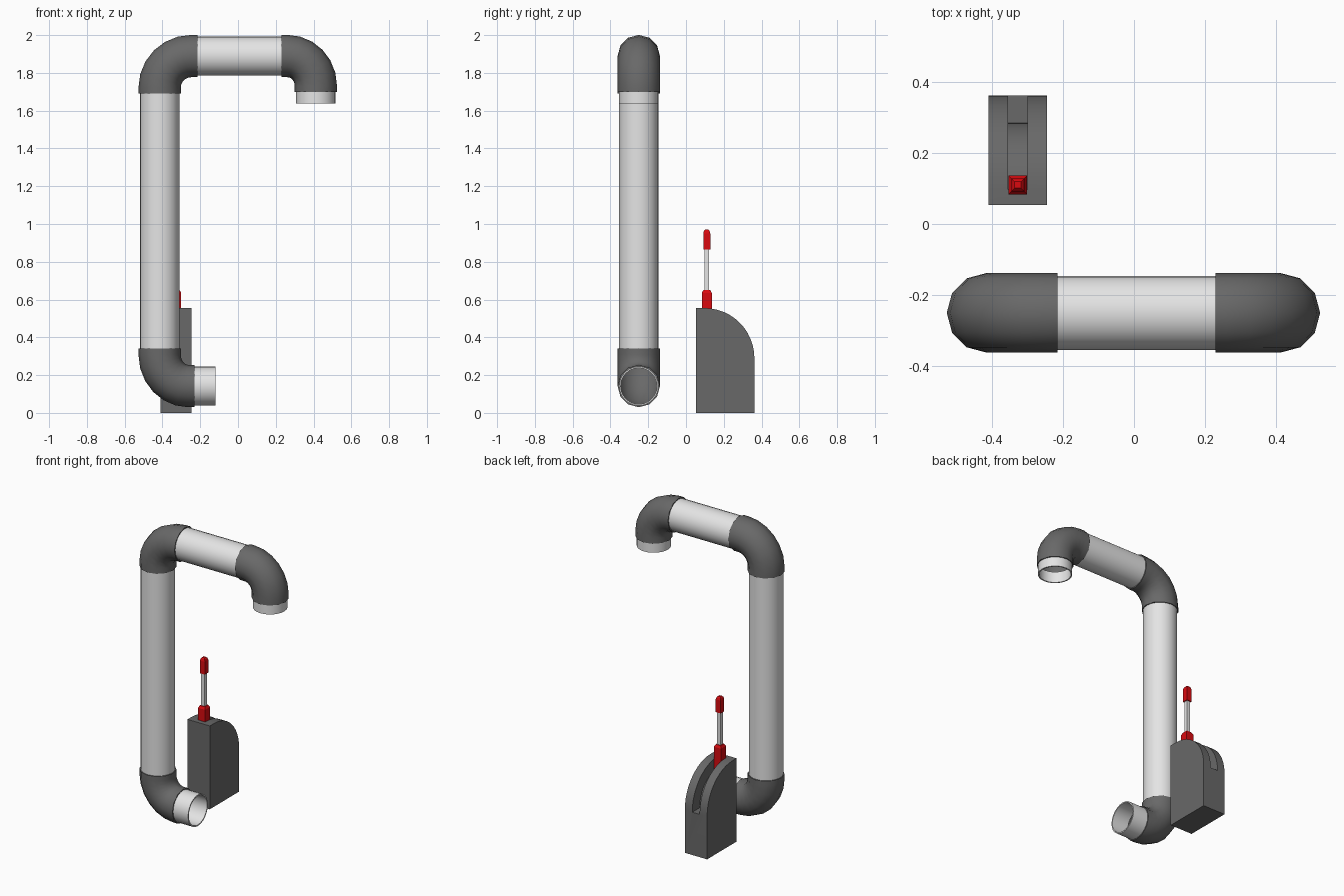
import bpy, bmesh, math
from mathutils import Vector

if "Cube" in bpy.data.objects:
    bpy.data.objects.remove(bpy.data.objects["Cube"])


def material(name, rgb):
    m = bpy.data.materials.new(name)
    m.diffuse_color = (*rgb, 1)
    m.use_nodes = True
    m.node_tree.nodes["Principled BSDF"].inputs["Base Color"].default_value = m.diffuse_color
    return m


LIGHT = material("light grey", (0.78, 0.78, 0.78))
DARK = material("dark grey", (0.14, 0.14, 0.14))
RED = material("red", (0.7, 0.003, 0.005))
PY = -0.25          # depth of the pipe run
PIPE_R, ELBOW_R = 0.104, 0.112


def finish(name, bm, mat, smooth=False):
    bmesh.ops.recalc_face_normals(bm, faces=bm.faces[:])
    me = bpy.data.meshes.new(name)
    bm.to_mesh(me)
    bm.free()
    me.materials.append(mat)
    ob = bpy.data.objects.new(name, me)
    bpy.context.collection.objects.link(ob)
    if smooth:
        bpy.ops.object.select_all(action='DESELECT')
        ob.select_set(True)
        bpy.context.view_layer.objects.active = ob
        bpy.ops.object.shade_smooth_by_angle(angle=math.radians(40))
    return ob


def sweep(name, stations, sides, mat):
    """Skin rings; each station is ((x, z), tangent angle in xz, radius)."""
    bm = bmesh.new()
    rings = []
    for (x, z), ang, r in stations:
        n = Vector((-math.sin(ang), 0, math.cos(ang)))
        c = Vector((x, PY, z))
        rings.append([bm.verts.new(c + r * (math.cos(t) * n + math.sin(t) * Vector((0, 1, 0))))
                      for t in (2 * math.pi * i / sides for i in range(sides))])
    for a, b in zip(rings, rings[1:]):
        for i in range(sides):
            j = (i + 1) % sides
            bm.faces.new((a[i], a[j], b[j], b[i]))
    return finish(name, bm, mat, True)


def pipe(name, p, q, lip=False):
    ang = math.atan2(q[1] - p[1], q[0] - p[0])
    st = [(p, ang, PIPE_R), (q, ang, PIPE_R)]
    if lip:         # open end with a thin wall
        st += [(q, ang, PIPE_R - 0.008), (p, ang, PIPE_R - 0.008)]
    return sweep(name, st, 24, mat=LIGHT)


def elbow(name, p, d0, q, d1, collar=0.032, steps=6):
    """Quarter bend from p heading d0 to q heading d1 (degrees)."""
    a0, a1 = math.radians(d0), math.radians(d1)
    u0, u1 = (Vector((math.cos(a), math.sin(a))) for a in (a0, a1))
    p, q = Vector(p), Vector(q)
    s, e = p + u0 * collar, q - u1 * collar
    du, dv = (e - s).dot(u0), (e - s).dot(u1)
    st = [(p, a0, PIPE_R - 0.004), (p, a0, ELBOW_R)]
    for i in range(steps + 1):
        t = math.pi / 2 * i / steps
        c = s + u0 * du * math.sin(t) + u1 * dv * (1 - math.cos(t))
        st.append((c, a0 + (a1 - a0) * i / steps, ELBOW_R))
    st += [(q, a1, ELBOW_R), (q, a1, PIPE_R - 0.004)]
    return sweep(name, st, 12, DARK)


# Pipe run
pipe("inlet_stub", (-0.24, 0.142), (-0.12, 0.142), True)
elbow("bottom_elbow", (-0.23, 0.142), 180, (-0.415, 0.34), 90)
pipe("vertical_pipe", (-0.415, 0.33), (-0.415, 1.70))
elbow("top_left_elbow", (-0.415, 1.69), 90, (-0.215, 1.889), 0)
pipe("top_pipe", (-0.225, 1.889), (0.24, 1.889))
elbow("top_right_elbow", (0.23, 1.889), 0, (0.412, 1.70), -90)
pipe("outlet_stub", (0.412, 1.71), (0.412, 1.637), True)


# Lever housing: side profile with rounded back, slotted along the curve
def extrude_x(name, pts, x0, x1):
    bm = bmesh.new()
    a, b = ([bm.verts.new((x, y, z)) for y, z in pts] for x in (x0, x1))
    bm.faces.new(a)
    bm.faces.new(b)
    for i in range(len(pts)):
        j = (i + 1) % len(pts)
        bm.faces.new((a[i], a[j], b[j], b[i]))
    return finish(name, bm, DARK)


def arc(cy, cz, r, n=12):
    return [(cy + r * math.cos(math.pi / 2 * i / n), cz + r * math.sin(math.pi / 2 * i / n))
            for i in range(n + 1)]


CY, CZ, R = 0.097, 0.29, 0.265
housing = extrude_x("lever_housing",
                    [(0.053, 0), (CY + R, 0)] + arc(CY, CZ, R) + [(0.053, CZ + R)],
                    -0.409, -0.245)
cutter = extrude_x("slot_cutter",
                   [(0.45, CZ - 0.005), (CY + 0.187, CZ - 0.005)] + arc(CY, CZ, 0.187)
                   + [(0.097, 0.7), (0.45, 0.7)], -0.354, -0.3)
mod = housing.modifiers.new("slot", 'BOOLEAN')
mod.operation, mod.solver, mod.object = 'DIFFERENCE', 'EXACT', cutter
bpy.ops.object.select_all(action='DESELECT')
bpy.context.view_layer.objects.active = housing
housing.select_set(True)
bpy.ops.object.modifier_apply(modifier="slot")
bpy.data.objects.remove(cutter)
bpy.context.view_layer.objects.active = housing
bpy.ops.object.shade_smooth_by_angle(angle=math.radians(30))


# Lever: stacked square sections (z, half width)
def square_stack(name, levels, mat, cx=-0.327, cy=0.11):
    bm = bmesh.new()
    rings = [[bm.verts.new((cx + sx * h, cy + sy * h, z))
              for sx, sy in ((-1, -1), (1, -1), (1, 1), (-1, 1))] for z, h in levels]
    bm.faces.new(rings[0])
    bm.faces.new(rings[-1])
    for a, b in zip(rings, rings[1:]):
        for i in range(4):
            j = (i + 1) % 4
            bm.faces.new((a[i], a[j], b[j], b[i]))
    return finish(name, bm, mat)


square_stack("lever_base", [(0.46, 0.0265), (0.635, 0.0265), (0.65, 0.018)], RED)
square_stack("lever_rod", [(0.64, 0.0125), (0.88, 0.0125)], LIGHT)
square_stack("lever_grip", [(0.865, 0.0185), (0.95, 0.0185), (0.963, 0.015), (0.97, 0.009)], RED)
